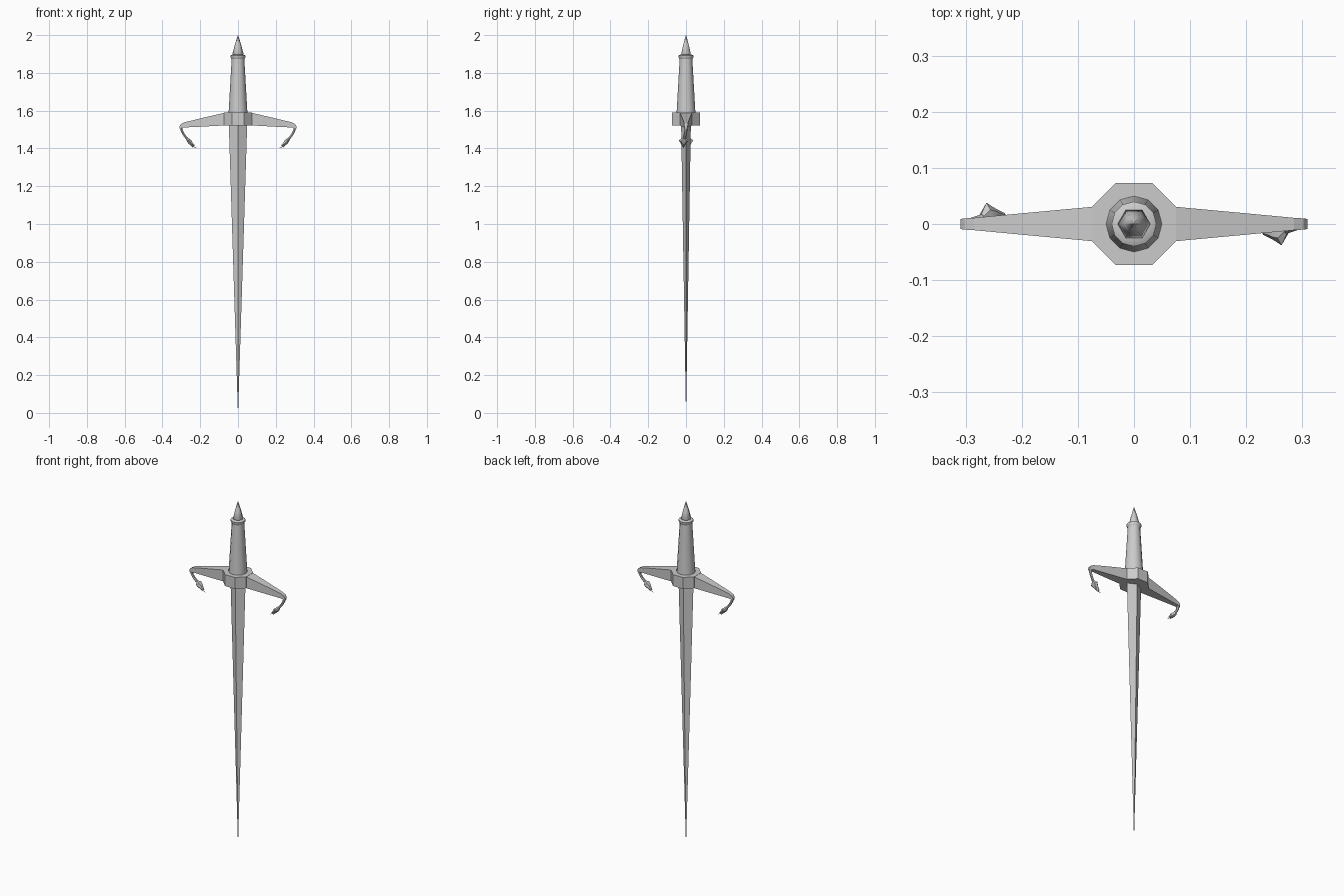
import bpy, math
from mathutils import Vector, Matrix

if "Cube" in bpy.data.objects:
    bpy.data.objects.remove(bpy.data.objects["Cube"])


def loft(name, rings, smooth=None):
    """Skin equal-sized rings; both ends are capped (tiny rings act as points)."""
    n = len(rings[0])
    verts = [tuple(p) for r in rings for p in r]
    faces = [(k * n + i, k * n + (i + 1) % n, (k + 1) * n + (i + 1) % n, (k + 1) * n + i)
             for k in range(len(rings) - 1) for i in range(n)]
    faces += [tuple(reversed(range(n))), tuple(range(len(verts) - n, len(verts)))]
    me = bpy.data.meshes.new(name)
    me.from_pydata(verts, [], faces)
    ob = bpy.data.objects.new(name, me)
    bpy.context.collection.objects.link(ob)
    bpy.context.view_layer.objects.active = ob
    bpy.ops.object.select_all(action='DESELECT')
    ob.select_set(True)
    bpy.ops.object.mode_set(mode='EDIT')
    bpy.ops.mesh.select_all(action='SELECT')
    bpy.ops.mesh.normals_make_consistent(inside=False)
    bpy.ops.object.mode_set(mode='OBJECT')
    if smooth:
        bpy.ops.object.shade_smooth_by_angle(angle=math.radians(smooth))
    return ob


def ellipse(rx, ry, z, n):
    return [(rx * math.cos(2 * math.pi * i / n), ry * math.sin(2 * math.pi * i / n), z)
            for i in range(n)]


def turned(name, profile, n, smooth=40):
    return loft(name, [ellipse(r, r, z, n) for r, z in profile], smooth)


def tube(name, path, n=6, smooth=None):
    """Path rows: x, y, z, half width in y, half thickness in the xz plane."""
    pts = [Vector(p[:3]) for p in path]
    rings = []
    for k, p in enumerate(path):
        t = (pts[min(k + 1, len(pts) - 1)] - pts[max(k - 1, 0)])
        side = Vector((t.z, 0, -t.x)).normalized()
        rings.append([pts[k] + Vector((0, p[3] * math.cos(a), 0)) + side * p[4] * math.sin(a)
                      for a in (2 * math.pi * i / n for i in range(n))])
    return loft(name, rings, smooth)


def other_side(ob):
    """Half-turn copy about the sword axis."""
    dup = ob.copy()
    dup.name = ob.name.replace("right", "left")
    dup.matrix_world = Matrix.Rotation(math.pi, 4, 'Z')
    bpy.context.collection.objects.link(dup)


# Diamond-section blade
loft("blade", [ellipse(0.0005, 0.0003, 0, 4), ellipse(0.049, 0.026, 1.54, 4)])

# Guard block with chamfered corners
block = [(0.075, 0.031), (0.033, 0.073), (-0.033, 0.073), (-0.075, 0.031),
         (-0.075, -0.031), (-0.033, -0.073), (0.033, -0.073), (0.075, -0.031)]
loft("guard_block", [[(x, y, z) for x, y in block] for z in (1.522, 1.589)])

# Grip, collar and pommel spike
turned("grip", [(0.05, 1.585), (0.033, 1.882)], 12)
turned("collar", [(0.033, 1.872), (0.040, 1.885), (0.040, 1.892), (0.030, 1.897)], 12)
turned("pommel_spike", [(0.024, 1.892), (0.029, 1.902), (0.018, 1.945), (0.0008, 2.0)], 6, 70)

# Tapered guard arms
arm = [(0.07, 0.031, 1.522, 1.589), (0.20, 0.019, 1.515, 1.559),
       (0.285, 0.011, 1.511, 1.538), (0.302, 0.010, 1.507, 1.529),
       (0.309, 0.009, 1.505, 1.518)]
other_side(loft("guard_arm_right", [[(x, -w, a), (x, w, a), (x, w, b), (x, -w, b)]
                                    for x, w, a, b in arm]))

# Curled necks
other_side(tube("neck_right", [
    (0.296, 0, 1.522, .010, .011), (0.301, 0, 1.508, .009, .008),
    (0.297, -.001, 1.492, .008, .007), (0.288, -.004, 1.475, .008, .007),
    (0.276, -.008, 1.459, .008, .007), (0.266, -.011, 1.447, .009, .008)], 6, 50))

# Serpent heads: flared hood narrowing to the snout
other_side(tube("serpent_head_right", [
    (0.272, -.010, 1.455, .008, .007), (0.263, -.012, 1.444, .026, .011),
    (0.254, -.013, 1.433, .019, .014), (0.244, -.013, 1.423, .013, .009),
    (0.230, -.013, 1.414, .006, .003)], 6, 40))

# Open lower jaws
other_side(tube("lower_jaw_right", [
    (0.258, -.012, 1.434, .013, .006), (0.250, -.013, 1.420, .010, .004),
    (0.238, -.013, 1.407, .004, .002)], 4))

# Thin tongues
other_side(tube("tongue_right", [
    (0.245, -.012, 1.420, .002, .002), (0.232, -.012, 1.408, .002, .0015),
    (0.220, -.012, 1.402, .001, .001)], 4))
